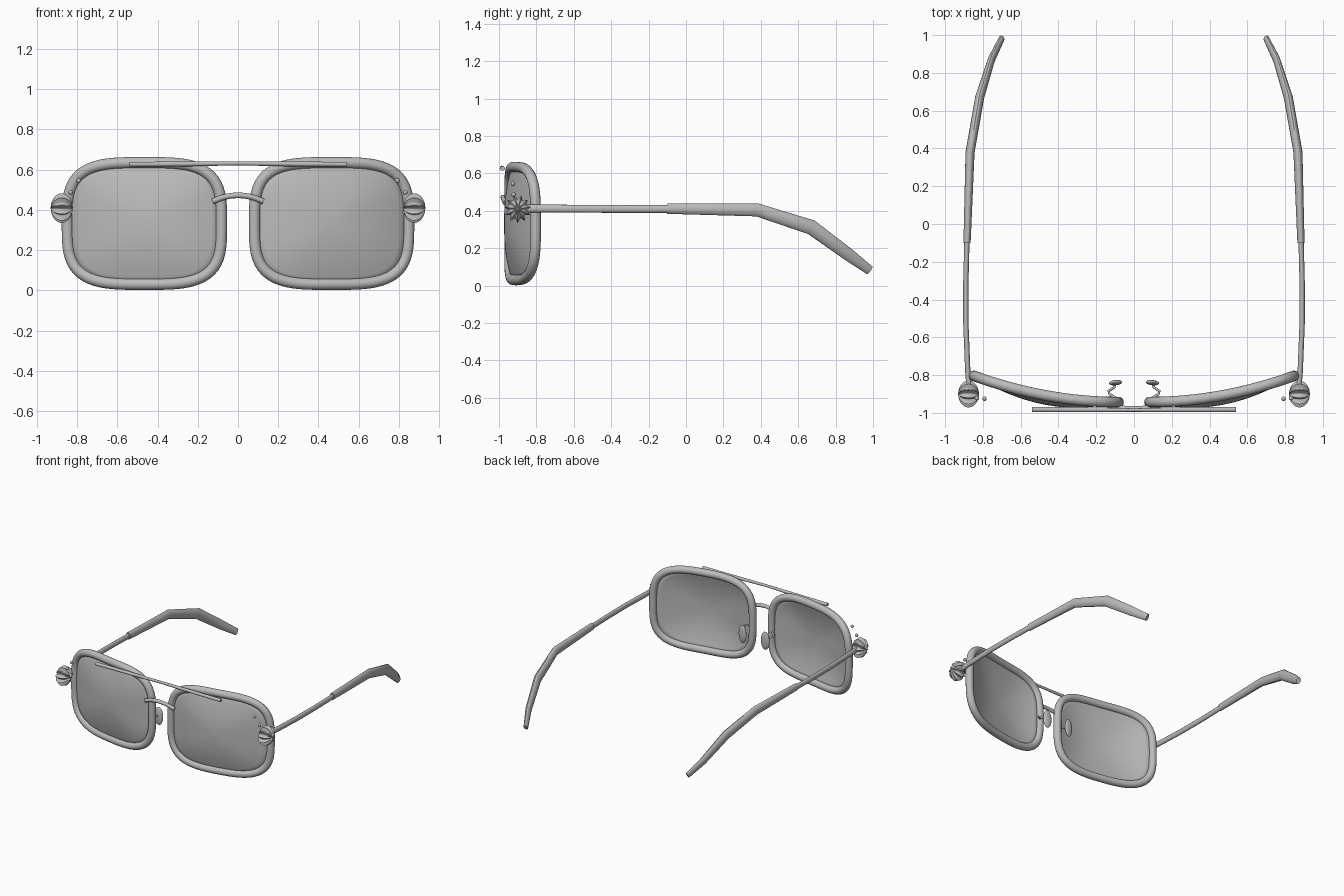
import bpy, bmesh, math
from mathutils import Vector, Matrix

cube = bpy.data.objects.get("Cube")
if cube:
    bpy.data.objects.remove(cube, do_unlink=True)

grey = bpy.data.materials.new("plain grey")
grey.use_nodes = True
grey.diffuse_color = (0.5, 0.5, 0.5, 1)
grey.node_tree.nodes["Principled BSDF"].inputs["Base Color"].default_value = (0.5, 0.5, 0.5, 1)

X, Y, Z = Vector((1, 0, 0)), Vector((0, 1, 0)), Vector((0, 0, 1))


def finish(name, bm, mirror=True, sharp=35):
    """Turn a bmesh into a smooth object, mirrored to the other side."""
    bmesh.ops.recalc_face_normals(bm, faces=bm.faces)
    mesh = bpy.data.meshes.new(name)
    bm.to_mesh(mesh)
    bm.free()
    mesh.materials.append(grey)
    for face in mesh.polygons:
        face.use_smooth = True
    mesh.set_sharp_from_angle(angle=math.radians(sharp))
    obj = bpy.data.objects.new(name, mesh)
    bpy.context.collection.objects.link(obj)
    if mirror:
        mod = obj.modifiers.new("Mirror", "MIRROR")
        mod.use_mirror_merge = False
    return obj


def tube(name, points, radii, ref, closed=False, mirror=True, sides=16, sharp=35):
    """Sweep an ellipse along points; radii are (along ref, across ref)."""
    bm = bmesh.new()
    pts = [Vector(p) for p in points]
    n = len(pts)
    if not isinstance(radii, list):
        radii = [radii] * n
    rings = []
    for i, p in enumerate(pts):
        before = pts[i - 1] if closed or i else p
        after = pts[(i + 1) % n] if closed or i < n - 1 else p
        t = (after - before).normalized()
        a = (ref - t * ref.dot(t)).normalized()
        b = t.cross(a)
        ra, rb = radii[i]
        angles = [math.tau * k / sides for k in range(sides)]
        rings.append([bm.verts.new(p + a * ra * math.cos(w) + b * rb * math.sin(w))
                      for w in angles])
    for i in range(n if closed else n - 1):
        r, q = rings[i], rings[(i + 1) % n]
        for k in range(sides):
            j = (k + 1) % sides
            bm.faces.new((r[k], r[j], q[j], q[k]))
    if not closed:
        bm.faces.new(rings[0])
        bm.faces.new(rings[-1])
    return finish(name, bm, mirror, sharp)


def ellipsoid(name, centre, size, rotation=Matrix(), shape=None, u=24, v=12):
    bm = bmesh.new()
    bmesh.ops.create_uvsphere(bm, u_segments=u, v_segments=v, radius=1)
    if shape:
        for vert in bm.verts:
            shape(vert)
    bm.transform(Matrix.Translation(centre) @ rotation @ Matrix.Diagonal((*size, 1)))
    return finish(name, bm, sharp=60)


def outline(w, s=1.0):
    """Point on the rounded rectangular lens outline, wrapped backward."""
    c, d = math.cos(w), math.sin(w)
    power = 2 / 3.5
    x = 0.465 + s * 0.383 * math.copysign(abs(c) ** power, c)
    z = 0.332 + s * 0.302 * math.copysign(abs(d) ** power, d)
    y = -0.943 + 0.236 * (x - 0.08) ** 2 - 0.05 * (1 - s * s)
    return Vector((x, y, z))


# Rims: resample the outline evenly so the corners stay round
dense = [outline(math.tau * i / 2000) for i in range(2000)]
total = sum((dense[i] - dense[i - 1]).length for i in range(2000))
path, walked = [], 0.0
for i in range(2000):
    if walked >= len(path) * total / 96:
        path.append(dense[i])
    walked += (dense[(i + 1) % 2000] - dense[i]).length
tube("rims", path[:96], (0.028, 0.028), Y, closed=True)

# Lenses: domed sheets inside the rims
bm = bmesh.new()
count, steps = 64, 8
middle = bm.verts.new(outline(0, 0))
rings = [[bm.verts.new(outline(math.tau * k / count, s / steps)) for k in range(count)]
         for s in range(1, steps + 1)]
for k in range(count):
    j = (k + 1) % count
    bm.faces.new((middle, rings[0][k], rings[0][j]))
    for r, q in zip(rings, rings[1:]):
        bm.faces.new((r[k], q[k], q[j], r[j]))
lens = finish("lenses", bm)
lens.modifiers.new("Thickness", "SOLIDIFY").thickness = 0.008

# Brow bar and bridge
tube("brow_bar", [(-0.54, -0.982, 0.626), (-0.25, -0.983, 0.628), (0, -0.985, 0.631),
                  (0.25, -0.983, 0.628), (0.54, -0.982, 0.626)],
     [(0.014, 0.012), (0.013, 0.012), (0.009, 0.01), (0.013, 0.012), (0.014, 0.012)],
     Y, mirror=False)
tube("bridge", [(0.125 * t, -0.978 + 0.012 * t * t, 0.472 - 0.03 * t * t)
                for t in [i / 6 for i in range(-6, 7)]],
     (0.014, 0.014), Y, mirror=False)

# Nose pads and their wire arms
ellipsoid("nose_pads", (0.098, -0.84, 0.28), (0.035, 0.014, 0.07),
          Matrix.Rotation(math.radians(-6), 4, "Z"))
tube("pad_arms", [(0.09, -0.925, 0.32), (0.13, -0.9, 0.315), (0.135, -0.885, 0.305),
                  (0.105, -0.865, 0.29), (0.1, -0.84, 0.28)],
     (0.007, 0.007), Z, sides=8, sharp=80)

# Temples: slim arms and thicker bent tips
tube("temple_arms", [(0.872, -0.88, 0.412), (0.88, -0.78, 0.412), (0.89, -0.53, 0.411),
                     (0.89, -0.3, 0.41), (0.884, -0.07, 0.41)],
     (0.014, 0.021), X)
tube("temple_tips", [(0.884, -0.1, 0.412), (0.868, 0.38, 0.405), (0.817, 0.67, 0.312),
                     (0.755, 0.87, 0.165), (0.7, 0.982, 0.082)],
     [(0.019, 0.028), (0.024, 0.035), (0.024, 0.04), (0.019, 0.034), (0.015, 0.025)],
     X, sharp=25)


# Fluted ornaments over the hinges
def flute(vert):
    w = math.atan2(vert.co.y, vert.co.x)
    k = 1 - 0.3 * abs(math.sin(5.5 * w))
    vert.co.x *= k
    vert.co.y *= k
    vert.co.z *= 0.75 + 0.25 * k


ellipsoid("hinge_ornaments", (0.876, -0.9, 0.41), (0.075, 0.072, 0.055),
          Matrix.Rotation(math.radians(90), 4, "Y"), flute, u=88, v=16)

# Small studs on the outer upper corners
for name, spot in (("upper_studs", (0.792, -0.925, 0.545)),
                   ("lower_studs", (0.832, -0.922, 0.487))):
    ellipsoid(name, spot, (0.012, 0.012, 0.012), u=12, v=8)
